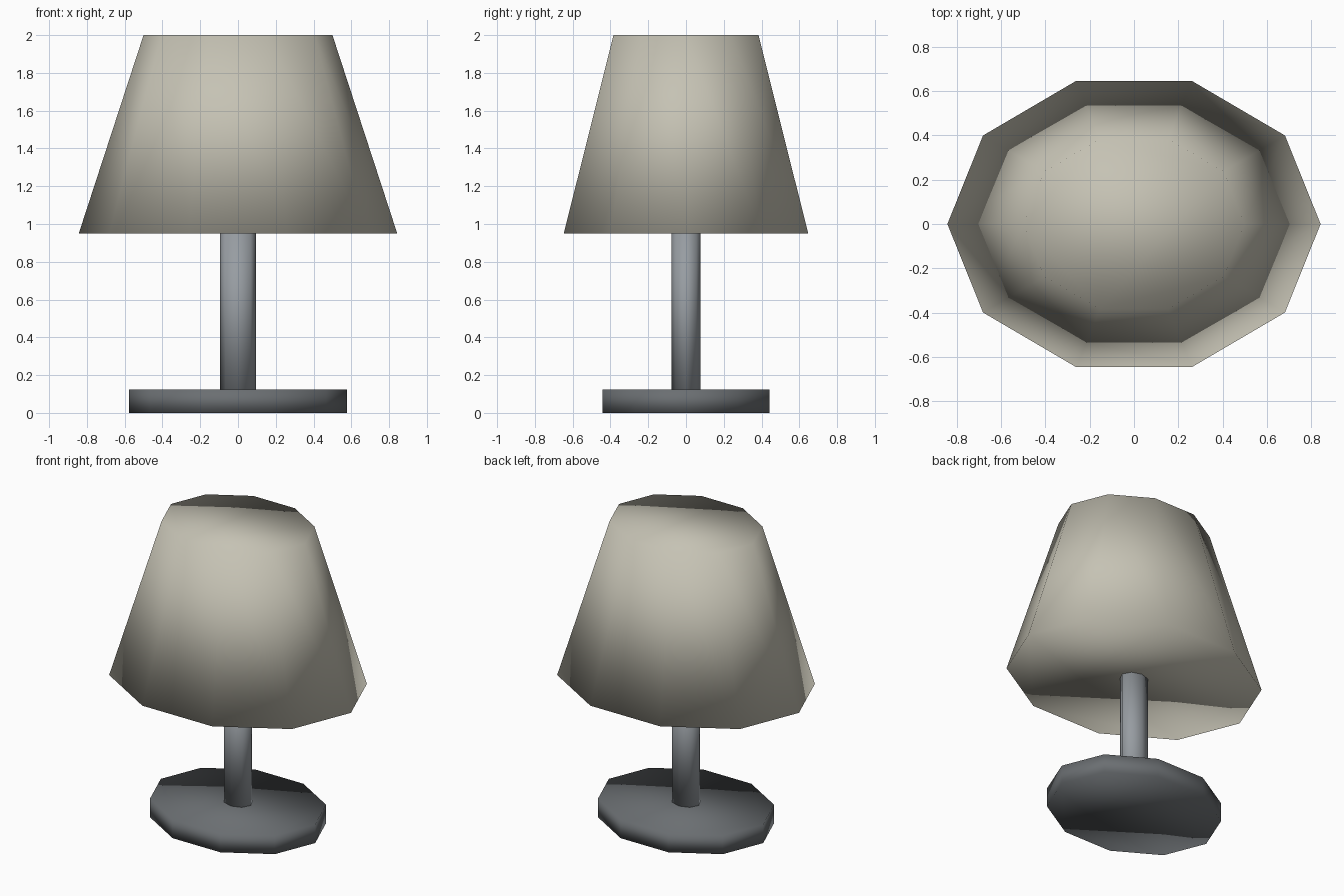
import bpy
import bmesh
from math import pi
from mathutils import Matrix

DEPTH_RATIO = 0.807  # every part is an oval, narrower front to back

cube = bpy.data.objects.get("Cube")
if cube:
    bpy.data.objects.remove(cube, do_unlink=True)


def make_material(name, rgb):
    mat = bpy.data.materials.new(name)
    mat.use_nodes = True
    mat.diffuse_color = (*rgb, 1)
    mat.node_tree.nodes["Principled BSDF"].inputs["Base Color"].default_value = (*rgb, 1)
    return mat


def oval_frustum(name, sides, r_bottom, r_top, z_bottom, z_top, mat):
    """Closed low-poly oval frustum, smooth shaded over all edges."""
    bm = bmesh.new()
    place = (Matrix.Translation((0, 0, (z_bottom + z_top) / 2))
             @ Matrix.Diagonal((1, DEPTH_RATIO, 1, 1))
             @ Matrix.Rotation(pi / 2, 4, "Z"))
    bmesh.ops.create_cone(bm, cap_ends=True, cap_tris=False, segments=sides,
                          radius1=r_bottom, radius2=r_top,
                          depth=z_top - z_bottom, matrix=place)
    bmesh.ops.recalc_face_normals(bm, faces=bm.faces)
    for face in bm.faces:
        face.smooth = True
    mesh = bpy.data.meshes.new(name)
    bm.to_mesh(mesh)
    bm.free()
    mesh.materials.append(mat)
    obj = bpy.data.objects.new(name, mesh)
    bpy.context.collection.objects.link(obj)
    return obj


cream = make_material("cream fabric", (0.56, 0.54, 0.455))
steel = make_material("light steel", (0.31, 0.335, 0.36))
dark = make_material("dark grey", (0.145, 0.157, 0.167))

# Foot, pole and shade, from the ground up
oval_frustum("lamp_base", 10, 0.576, 0.576, 0, 0.125, dark)
oval_frustum("lamp_pole", 8, 0.095, 0.095, 0.125, 0.95, steel)
oval_frustum("lamp_shade", 10, 0.843, 0.5, 0.95, 2, cream)
